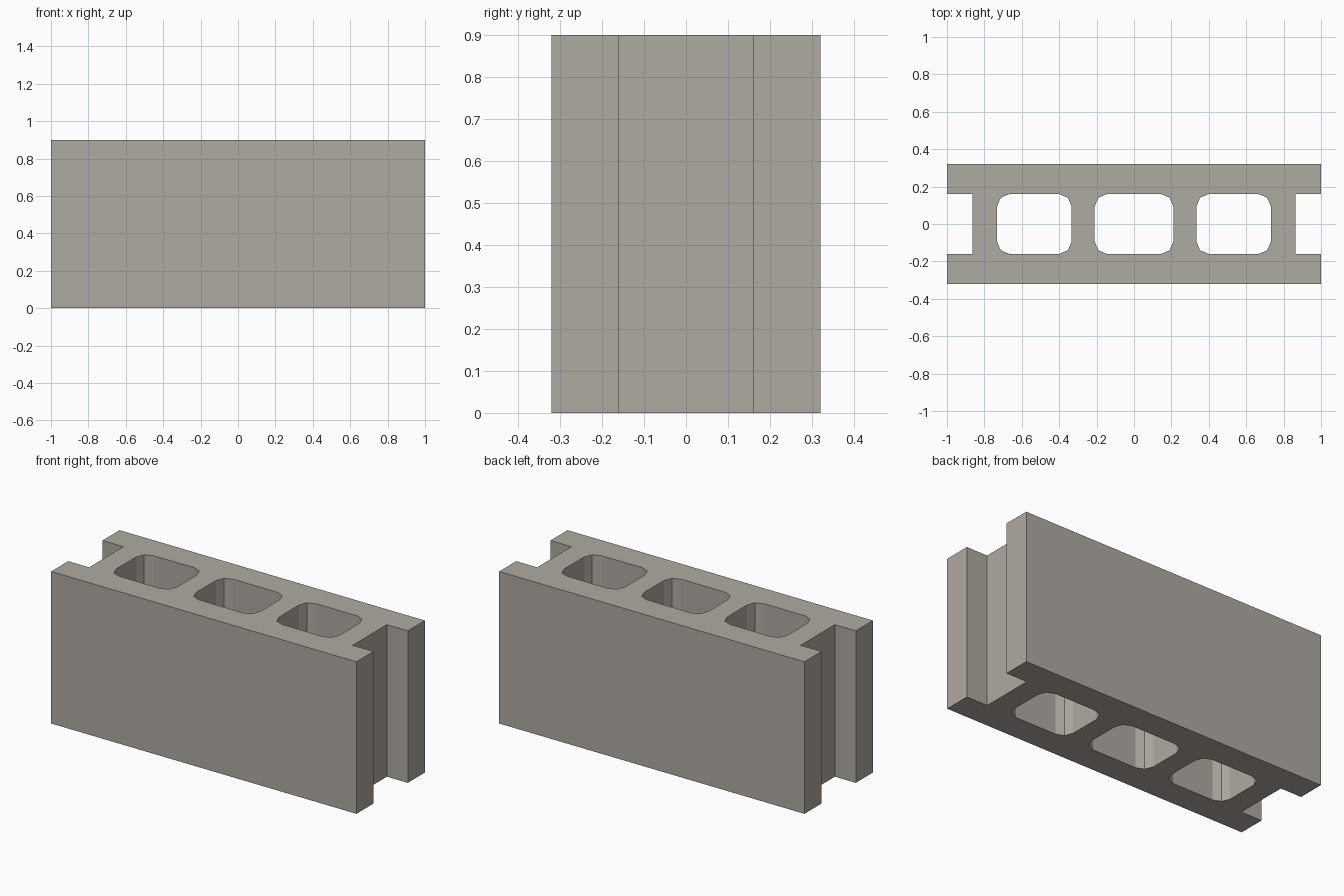
import bpy, math

if "Cube" in bpy.data.objects:
    bpy.data.objects.remove(bpy.data.objects["Cube"])

H = 0.9        # block height
INNER = 0.16   # half width of the hollow zone

concrete = bpy.data.materials.new("warm grey concrete")
concrete.diffuse_color = (0.43, 0.40, 0.36, 1)
concrete.use_nodes = True
concrete.node_tree.nodes["Principled BSDF"].inputs["Base Color"].default_value = concrete.diffuse_color


def rounded_rect(x0, x1, y0, y1, r, segs=2):
    """Rectangle loop with faceted round corners."""
    corners = [(x1 - r, y1 - r, 0), (x0 + r, y1 - r, 90),
               (x0 + r, y0 + r, 180), (x1 - r, y0 + r, 270)]
    pts = []
    for cx, cy, start in corners:
        for i in range(segs + 1):
            a = math.radians(start + 90 * i / segs)
            pts.append((cx + r * math.cos(a), cy + r * math.sin(a)))
    return pts


# Outer outline: one quarter at a time gives the two end notches
half = [(1, -0.32), (1, -INNER), (0.863, -INNER),
        (0.863, INNER), (1, INNER), (1, 0.32)]
outline = half + [(-x, -y) for x, y in half]

# Three through cores
cores = [rounded_rect(a, b, -INNER, INNER, 0.066)
         for a, b in ((-0.732, -0.334), (-0.21, 0.21), (0.334, 0.732))]

# Extruded profile with holes
curve = bpy.data.curves.new("block_profile", 'CURVE')
curve.dimensions = '2D'
curve.fill_mode = 'BOTH'
curve.extrude = H / 2
for loop in [outline] + cores:
    s = curve.splines.new('POLY')
    s.points.add(len(loop) - 1)
    for p, (x, y) in zip(s.points, loop):
        p.co = (x, y, 0, 1)
    s.use_cyclic_u = True
    s.use_smooth = False
block = bpy.data.objects.new("hollow_block", curve)
block.location.z = H / 2
bpy.context.collection.objects.link(block)

# Turn into a flat shaded mesh
bpy.context.view_layer.objects.active = block
block.select_set(True)
bpy.ops.object.convert(target='MESH')
block = bpy.context.object
block.name = "hollow_block"
bpy.ops.object.mode_set(mode='EDIT')
bpy.ops.mesh.select_all(action='SELECT')
bpy.ops.mesh.remove_doubles(threshold=0.0005)
bpy.ops.mesh.normals_make_consistent(inside=False)
bpy.ops.object.mode_set(mode='OBJECT')
bpy.ops.object.shade_flat()
block.data.materials.clear()
block.data.materials.append(concrete)
